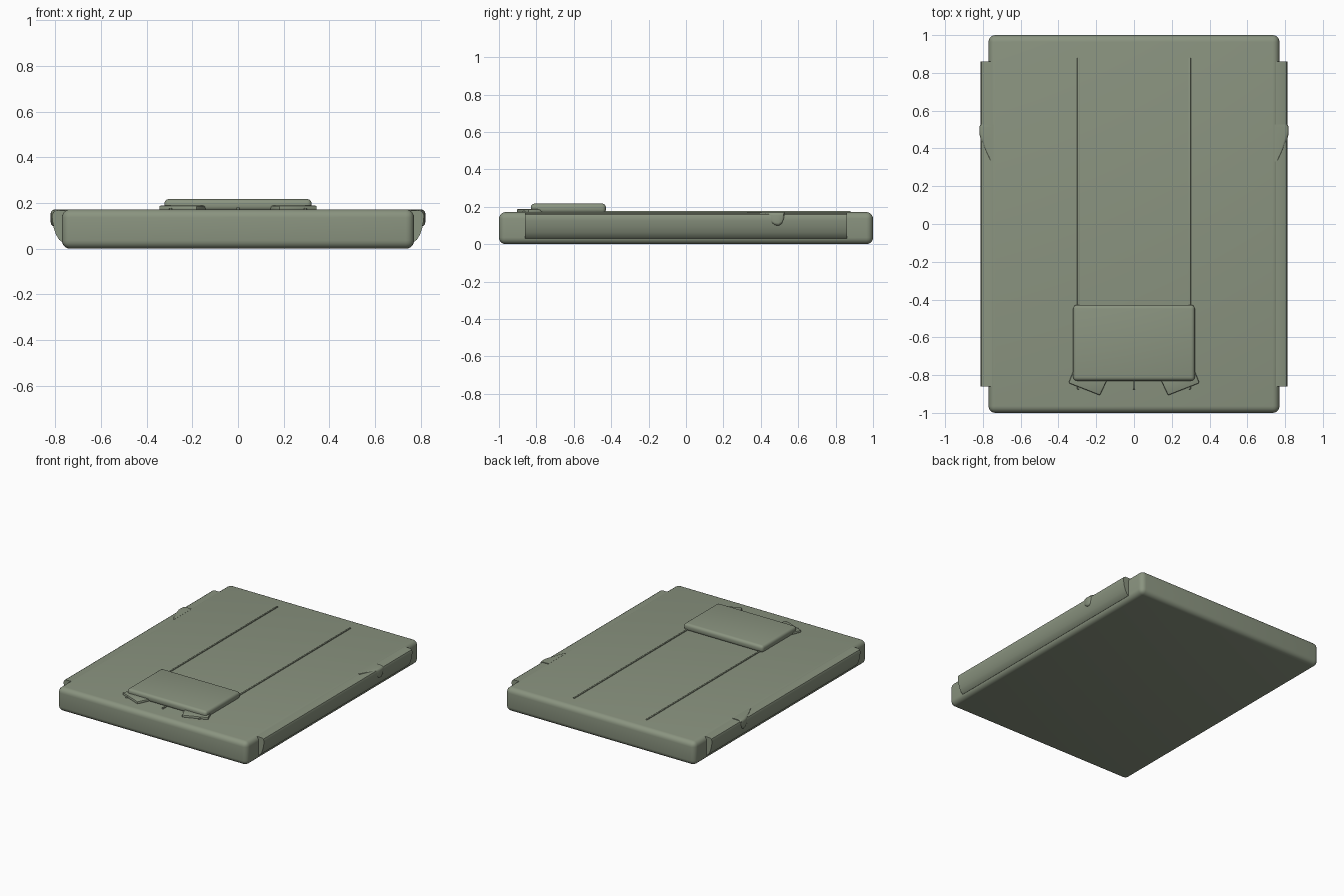
import bpy, bmesh, math

if "Cube" in bpy.data.objects:
    bpy.data.objects.remove(bpy.data.objects["Cube"])

green = bpy.data.materials.new("sage green")
green.diffuse_color = (0.255, 0.295, 0.215, 1)
green.use_nodes = True
green.node_tree.nodes["Principled BSDF"].inputs["Base Color"].default_value = green.diffuse_color


def finish(name, bm):
    bmesh.ops.recalc_face_normals(bm, faces=bm.faces)
    me = bpy.data.meshes.new(name)
    bm.to_mesh(me)
    bm.free()
    me.materials.append(green)
    ob = bpy.data.objects.new(name, me)
    bpy.context.collection.objects.link(ob)
    bpy.ops.object.select_all(action='DESELECT')
    ob.select_set(True)
    bpy.context.view_layer.objects.active = ob
    return ob


def bevel_smooth(ob, radius, segments=4):
    if radius:
        mod = ob.modifiers.new("soft edges", 'BEVEL')
        mod.width, mod.segments = radius, segments
        mod.limit_method = 'ANGLE'
        bpy.ops.object.modifier_apply(modifier=mod.name)
    bpy.ops.object.shade_smooth_by_angle(angle=math.radians(35))
    return ob


def box(name, x0, x1, y0, y1, z0, z1, radius=0, segments=4):
    bm = bmesh.new()
    bmesh.ops.create_cube(bm, size=1)
    for v in bm.verts:
        v.co = ((x0 + x1) / 2 + v.co.x * (x1 - x0),
                (y0 + y1) / 2 + v.co.y * (y1 - y0),
                (z0 + z1) / 2 + v.co.z * (z1 - z0))
    return bevel_smooth(finish(name, bm), radius, segments)


def loft(name, rings, radius=0):
    bm = bmesh.new()
    loops = [[bm.verts.new(p) for p in ring] for ring in rings]
    n = len(loops[0])
    for a, b in zip(loops, loops[1:]):
        for i in range(n):
            j = (i + 1) % n
            bm.faces.new((a[i], a[j], b[j], b[i]))
    bm.faces.new(loops[0])
    bm.faces.new(loops[-1])
    return bevel_smooth(finish(name, bm), radius, 2)


# main slab and raised block
box("slab", -0.77, 0.77, -1, 1, 0, 0.172, 0.036, 5)
box("raised_block", -0.322, 0.322, -0.83, -0.428, 0.165, 0.217, 0.02)

# short centre rib
box("centre_rib", -0.006, 0.006, -0.875, -0.8, 0.165, 0.18, 0.002, 2)

# curved side rail section, x outward and z up
rail = [(0.72, 0.03), (0.77, 0.03), (0.783, 0.04), (0.796, 0.062), (0.806, 0.092),
        (0.812, 0.125), (0.813, 0.148), (0.808, 0.16), (0.797, 0.166), (0.74, 0.167)]
# lever stations along y: outer x, lowest z
lever = [(0.33, 0.757, 0.166), (0.38, 0.780, 0.158), (0.43, 0.803, 0.135), (0.455, 0.813, 0.113),
         (0.475, 0.818, 0.101), (0.495, 0.819, 0.098), (0.512, 0.818, 0.108),
         (0.522, 0.816, 0.128), (0.527, 0.808, 0.140)]

for side, s in (("left", -1), ("right", 1)):
    loft(side + "_side_rail", [[(s * x, y, z) for x, z in rail] for y in (-0.86, 0.86)])

    # teardrop lever on the rail
    rings = []
    for y, xo, zl in lever:
        zt, xi = 0.171, 0.745
        r = min(0.016, (zt - zl) * 0.4, (xo - xi) * 0.4)
        ring = [(xi, zt)]
        for cz, a0 in ((zt - r, 90), (zl + r, 0)):
            for k in range(5):
                a = math.radians(a0 - k * 22.5)
                ring.append((xo - r + r * math.cos(a), cz + r * math.sin(a)))
        ring.append((xi, zl))
        rings.append([(s * x, y, z) for x, z in ring])
    loft(side + "_lever", rings)

    # thin lengthwise rib
    box(side + "_long_rib", s * 0.295 - 0.006, s * 0.295 + 0.006, -0.875, 0.88, 0.165, 0.178, 0.002, 2)

    # angled foot plate peeking out from the block
    foot = [(0.347, -0.842), (0.18, -0.907), (0.13, -0.80), (0.31, -0.75)]
    loft(side + "_foot_plate", [[(s * x, y, z) for x, y in foot] for z in (0.165, 0.188)], 0.007)
